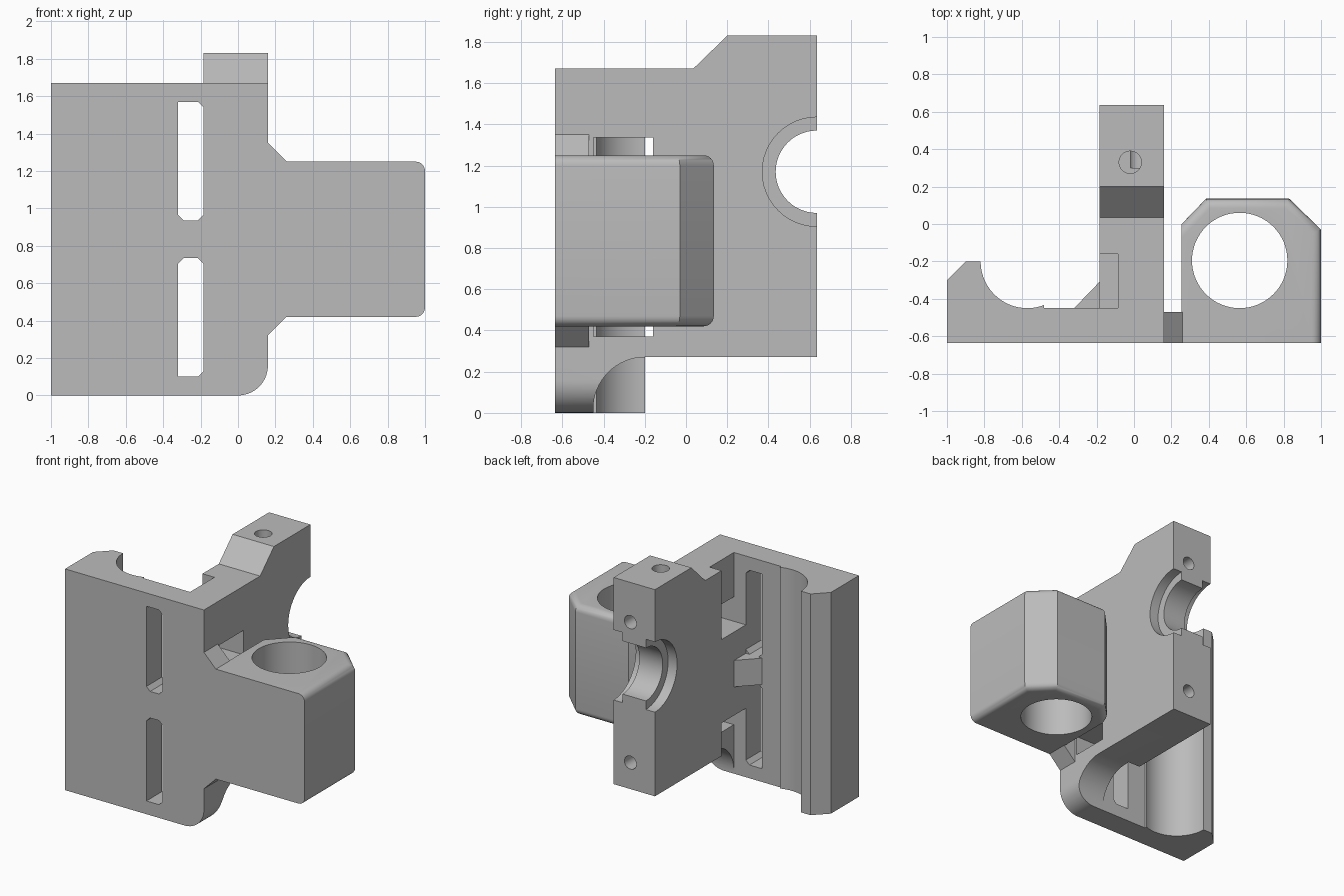
import bpy, bmesh, math

cube = bpy.data.objects.get("Cube")
if cube:
    bpy.data.objects.remove(cube, do_unlink=True)

grey = bpy.data.materials.new("plain grey")
grey.use_nodes = True
grey.diffuse_color = (0.5, 0.5, 0.5, 1)
grey.node_tree.nodes["Principled BSDF"].inputs["Base Color"].default_value = (0.5, 0.5, 0.5, 1)


def arc(cx, cy, r, start, end, n=16):
    """Points on an arc, angles in degrees."""
    angles = [math.radians(start + (end - start) * i / n) for i in range(n + 1)]
    return [(cx + r * math.cos(a), cy + r * math.sin(a)) for a in angles]


def circle(cx, cy, r, n=48):
    return arc(cx, cy, r, 0, 360, n)[:-1]


def rect(a0, b0, a1, b1):
    return [(a0, b0), (a1, b0), (a1, b1), (a0, b1)]


def prism(name, profile, axis, lo, hi):
    """Extrude a 2D profile along an axis between two positions."""
    place = {"x": lambda a, b, t: (t, a, b),
             "y": lambda a, b, t: (a, t, b),
             "z": lambda a, b, t: (a, b, t)}[axis]
    bm = bmesh.new()
    rings = [[bm.verts.new(place(a, b, t)) for a, b in profile] for t in (lo, hi)]
    bm.faces.new(rings[0])
    bm.faces.new(rings[1])
    for i in range(len(profile)):
        j = (i + 1) % len(profile)
        bm.faces.new((rings[0][i], rings[0][j], rings[1][j], rings[1][i]))
    bmesh.ops.recalc_face_normals(bm, faces=bm.faces)
    mesh = bpy.data.meshes.new(name)
    bm.to_mesh(mesh)
    bm.free()
    mesh.materials.append(grey)
    ob = bpy.data.objects.new(name, mesh)
    bpy.context.collection.objects.link(ob)
    return ob


def combine(target, other, operation):
    """Apply a boolean and remove the helper."""
    mod = target.modifiers.new("boolean", "BOOLEAN")
    mod.operation, mod.object, mod.solver = operation, other, "EXACT"
    bpy.context.view_layer.update()
    graph = bpy.context.evaluated_depsgraph_get()
    mesh = bpy.data.meshes.new_from_object(target.evaluated_get(graph))
    target.modifiers.clear()
    target.data = mesh
    bpy.data.objects.remove(other, do_unlink=True)


def cut(target, profile, axis, lo, hi):
    cutter = prism("cutter", profile, axis, lo, hi)
    cutter.hide_render = True
    combine(target, cutter, "DIFFERENCE")


FRONT, BACK = -0.635, 0.635
WALL_L, WALL_R = -0.185, 0.16
MID = 0.835

# Front plate with the rod groove
bracket = prism("bracket", [(-1, FRONT), (-1, -0.3), (-0.9, -0.2)]
                + arc(-0.57, -0.2, 0.25, 180, 291, 24)
                + [(-0.48, -0.45), (-0.12, -0.45), (-0.12, FRONT)], "z", 0, 1.67)

# Upright wall with raised clamp end and curved foot
wall = prism("wall", [(FRONT, 0), (-0.45, 0)] + arc(-0.2, 0.02, 0.25, 180, 90)
             + [(-0.2, 0.27), (BACK, 0.27), (BACK, 1.83), (0.2, 1.83), (0.035, 1.67), (FRONT, 1.67)],
             "x", WALL_L, WALL_R)
combine(bracket, wall, "UNION")

# Rounded lower corner
cut(bracket, [(0, -0.1), (0.3, -0.1), (0.3, 0.16)] + arc(0, 0.16, 0.16, 0, -90),
    "y", -0.8, 0.2)

# Tie slots, side pockets and wall windows, upper and lower
for s in (1, -1):
    near, far, r = MID + s * 0.1, MID + s * 0.735, 0.03
    slot = [(-0.32, far), (-0.32, near + s * r), (-0.32 + r, near),
            (WALL_L - r, near), (WALL_L, near + s * r), (WALL_L, far - s * r), (WALL_L - r, far)]
    cut(bracket, slot, "y", -0.8, -0.4)
    cut(bracket, rect(-0.45, MID + s * 0.315, -0.16, MID + s * 1.2), "x", -0.25, -0.085)
for low, high in ((1.15, 1.335), (0.37, 0.52)):
    cut(bracket, rect(-0.45, low, -0.16, high), "x", -0.12, 0.3)

# Gusset between the slots
gusset = prism("gusset", [(-0.32, -0.5), (-0.32, -0.45), (WALL_L, -0.31), (-0.12, -0.31),
                          (-0.12, -0.5)], "z", MID - 0.1, MID + 0.1)
combine(bracket, gusset, "UNION")

# Half round clamp seat, stepped on both sides
cut(bracket, circle(BACK, 1.17, 0.2), "x", -0.4, 0.4)
cut(bracket, circle(BACK, 1.17, 0.265), "x", -0.4, WALL_L + 0.075)
cut(bracket, circle(BACK, 1.17, 0.265), "x", WALL_R - 0.075, 0.4)

# Screw holes
cut(bracket, circle(-0.02, 0.33, 0.06, 24), "z", 1.5, 2)
for z in (0.47, 1.53):
    cut(bracket, circle(0.02, z, 0.05, 24), "y", 0.3, 0.8)

# Bearing housing with softened outer rims
housing = prism("housing", [(0.255, FRONT), (0.255, 0), (0.385, 0.135), (0.83, 0.135),
                            (1, -0.03), (1, FRONT)], "z", 0.42, 1.25)
bm = bmesh.new()
bm.from_mesh(housing.data)
rims = []
for e in bm.edges:
    a, b = (v.co for v in e.verts)
    m = (a + b) / 2
    if abs(a.z - b.z) < 0.01 and m.y > FRONT + 0.01 and m.x > 0.27:
        rims.append(e)
bmesh.ops.bevel(bm, geom=rims, offset=0.05, offset_type="OFFSET", segments=6,
                profile=0.5, affect="EDGES")
bm.to_mesh(housing.data)
bm.free()
cut(housing, circle(0.565, -0.195, 0.255, 64), "z", 0, 2)

# Flared web joining housing and wall
web = prism("web", [(0.1, 1.35), (WALL_R, 1.35), (0.26, 1.25), (0.28, 1.25), (0.28, 0.42),
                    (0.26, 0.42), (WALL_R, 0.32), (0.1, 0.32)], "y", FRONT, -0.47)
combine(bracket, web, "UNION")
combine(bracket, housing, "UNION")

# Smooth curves, keep hard edges
bpy.ops.object.select_all(action="DESELECT")
bracket.select_set(True)
bpy.context.view_layer.objects.active = bracket
bpy.ops.object.shade_smooth_by_angle(angle=math.radians(30))
